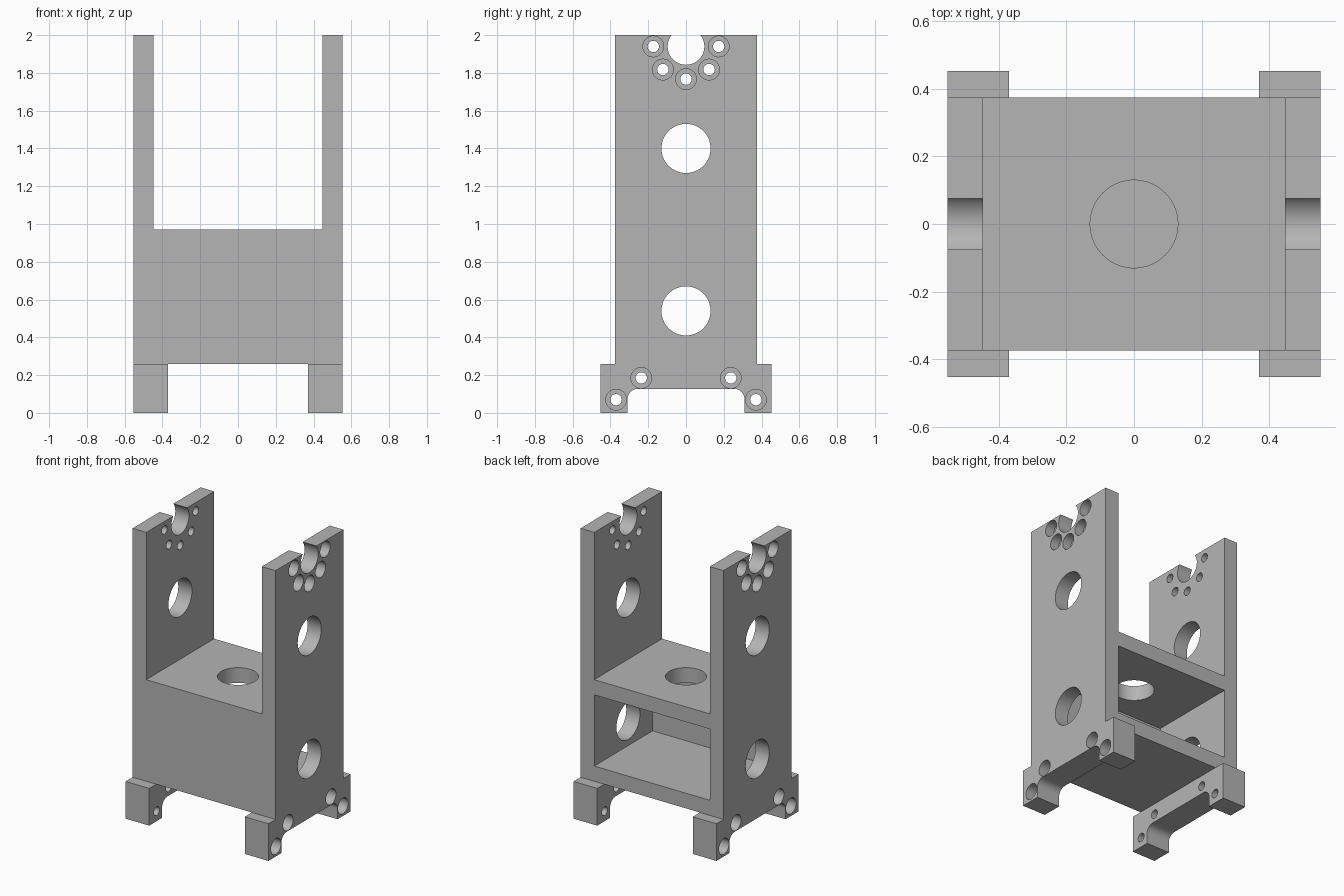
import bpy, bmesh, math

default = bpy.data.objects.get("Cube")
if default:
    bpy.data.objects.remove(default, do_unlink=True)

grey = bpy.data.materials.new("plain_grey")
grey.use_nodes = True
colour = (0.46, 0.46, 0.46, 1)
grey.diffuse_color = colour
grey.node_tree.nodes["Principled BSDF"].inputs["Base Color"].default_value = colour

# Main dimensions
OUT_X, IN_X, FOOT_X = 0.553, 0.447, 0.37   # outer face, wall inside, foot inside
HALF_Y, FOOT_Y = 0.375, 0.453              # half depth of the body and of the feet
FLOOR_Z, SHELF_Z, TOP_Z = 0.26, 0.97, 2.0
THICK = OUT_X - IN_X
LEG_Y, ARCH_Z, FILLET = 0.31, 0.127, 0.055
HEAD_REST = 0.04                           # material left under each screw head


def finish(name, bm):
    bmesh.ops.recalc_face_normals(bm, faces=bm.faces)
    mesh = bpy.data.meshes.new(name)
    bm.to_mesh(mesh)
    bm.free()
    obj = bpy.data.objects.new(name, mesh)
    bpy.context.collection.objects.link(obj)
    mesh.materials.append(grey)
    return obj


def box(name, x, y, z):
    bm = bmesh.new()
    bmesh.ops.create_cube(bm, size=1)
    for v in bm.verts:
        v.co = [r[0] if c < 0 else r[1] for c, r in zip(v.co, (x, y, z))]
    return finish(name, bm)


def extrude_x(name, outline, x0, x1):
    """Extrude a (y, z) outline between two x positions."""
    bm = bmesh.new()
    face = bm.faces.new([bm.verts.new((x0, y, z)) for y, z in outline])
    moved = bmesh.ops.extrude_face_region(bm, geom=[face])["geom"]
    verts = [g for g in moved if isinstance(g, bmesh.types.BMVert)]
    bmesh.ops.translate(bm, vec=(x1 - x0, 0, 0), verts=verts)
    return finish(name, bm)


def turned(bm, rings, centre, axis="x", segments=64):
    """Add a solid of revolution from (position along axis, radius) rings."""
    loops = []
    for t, r in rings:
        loop = []
        for i in range(segments):
            a = 2 * math.pi * i / segments
            u, w = centre[0] + r * math.cos(a), centre[1] + r * math.sin(a)
            loop.append(bm.verts.new((t, u, w) if axis == "x" else (u, w, t)))
        loops.append(loop)
    for a, b in zip(loops, loops[1:]):
        for i in range(segments):
            j = (i + 1) % segments
            bm.faces.new((a[i], a[j], b[j], b[i]))
    bm.faces.new(loops[0])
    bm.faces.new(loops[-1])


def cut(targets, cutter):
    cutter.hide_render = True
    for obj in targets:
        mod = obj.modifiers.new("holes", "BOOLEAN")
        mod.operation, mod.solver, mod.object = "DIFFERENCE", "EXACT", cutter
        bpy.context.view_layer.objects.active = obj
        bpy.ops.object.modifier_apply(modifier=mod.name)
    bpy.data.objects.remove(cutter, do_unlink=True)


# Half outlines: arch with rounded corner, foot, then wall
arch = []
for i in range(13):
    a = math.pi / 2 * i / 12
    arch.append((LEG_Y - FILLET + FILLET * math.sin(a),
                 ARCH_Z - FILLET + FILLET * math.cos(a)))
foot_half = arch + [(LEG_Y, 0), (FOOT_Y, 0), (FOOT_Y, FLOOR_Z)]
plate_half = foot_half + [(HALF_Y, FLOOR_Z), (HALF_Y, TOP_Z)]


def mirrored(half):
    return half + [(-y, z) for y, z in reversed(half)]


# Screw positions: arc round the top notch, and four in each foot rail
NOTCH_Z = 1.94
wall_screws = [(0.173 * math.cos(a), NOTCH_Z + 0.173 * math.sin(a))
               for a in (math.radians(d) for d in range(-180, 1, 45))]
foot_screws = [(s * y, z) for s in (-1, 1) for y, z in ((0.37, 0.07), (0.237, 0.185))]

parts = []
for side, s in (("left", 1), ("right", -1)):
    plate = extrude_x(side + "_side_plate", mirrored(plate_half), s * IN_X, s * OUT_X)
    rail = extrude_x(side + "_foot_rail", mirrored(foot_half), s * FOOT_X, s * IN_X)
    bm = bmesh.new()
    # Large round openings and the open top notch
    for z, r in ((0.54, 0.13), (1.4, 0.13), (NOTCH_Z, 0.097)):
        turned(bm, [(s * 0.3, r), (s * 0.7, r)], (0, z))
    # Stepped screw holes with the wide end outside
    for spots, inner in ((wall_screws, IN_X), (foot_screws, FOOT_X)):
        step = s * (inner + HEAD_REST)
        for spot in spots:
            turned(bm, [(s * 0.3, 0.03), (step, 0.03), (step, 0.055), (s * 0.7, 0.055)],
                   spot, segments=40)
    cut([plate, rail], finish(side + "_drill", bm))
    parts += [plate, rail]

# Floor, shelf and closed front between the side plates
inner_x, full_y = (-IN_X, IN_X), (-HALF_Y, HALF_Y)
floor = box("floor", inner_x, full_y, (FLOOR_Z, FLOOR_Z + THICK))
shelf = box("shelf", inner_x, full_y, (SHELF_Z - THICK, SHELF_Z))
front = box("front_panel", inner_x, (-HALF_Y, -HALF_Y + THICK),
            (FLOOR_Z + THICK, SHELF_Z - THICK))
bm = bmesh.new()
turned(bm, [(SHELF_Z - 0.2, 0.13), (SHELF_Z + 0.2, 0.13)], (0, 0), axis="z")
cut([shelf], finish("shelf_drill", bm))
parts += [floor, shelf, front]

# Smooth bores with crisp edges
bpy.ops.object.select_all(action="DESELECT")
for obj in parts:
    obj.select_set(True)
bpy.context.view_layer.objects.active = parts[0]
bpy.ops.object.shade_smooth_by_angle(angle=math.radians(30))
